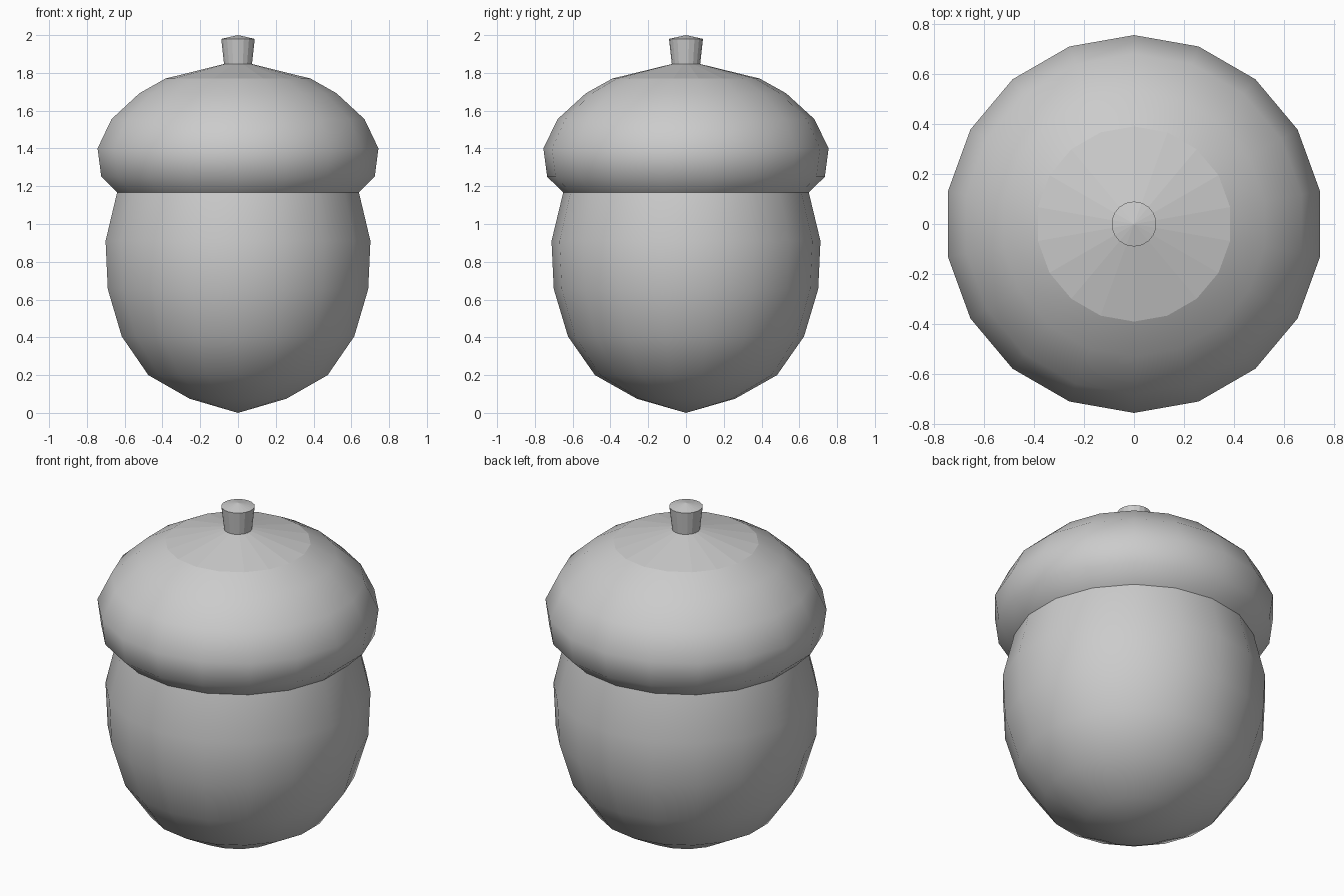
import bpy, bmesh
from math import radians, sin, cos

if "Cube" in bpy.data.objects:
    bpy.data.objects.remove(bpy.data.objects["Cube"])

SIDES = 18


def lathe(name, profile, flat_bands=()):
    """Revolve (radius, z) points around z; radius 0 makes a pole."""
    bm = bmesh.new()
    rings = []
    for r, z in profile:
        n = 1 if r == 0 else SIDES
        rings.append([bm.verts.new((r * cos(radians(90 + 20 * i)),
                                    r * sin(radians(90 + 20 * i)), z))
                      for i in range(n)])
    for band, (a, b) in enumerate(zip(rings, rings[1:])):
        for i in range(SIDES):
            j = (i + 1) % SIDES
            if len(a) == 1:
                vs = (a[0], b[j], b[i])
            elif len(b) == 1:
                vs = (a[i], a[j], b[0])
            else:
                vs = (a[i], a[j], b[j], b[i])
            bm.faces.new(vs).smooth = band not in flat_bands
    bmesh.ops.recalc_face_normals(bm, faces=bm.faces)
    mesh = bpy.data.meshes.new(name)
    bm.to_mesh(mesh)
    bm.free()
    obj = bpy.data.objects.new(name, mesh)
    bpy.context.collection.objects.link(obj)
    return obj


# Nut body, ending where it meets the cap
lathe("nut_body", [(0, 0), (0.26, 0.075), (0.482, 0.2), (0.625, 0.405),
                   (0.70, 0.655), (0.712, 0.91), (0.65, 1.167)])

# Rounded cap with a flat-shaded shallow cone on top
lathe("cap", [(0.65, 1.167), (0.735, 1.25), (0.755, 1.4), (0.68, 1.555),
              (0.53, 1.692), (0.39, 1.77), (0.075, 1.847)], flat_bands=(5,))

# Flared stem with a slightly peaked top
lathe("stem", [(0.075, 1.847), (0.09, 1.98), (0, 2.0)], flat_bands=(0, 1))
